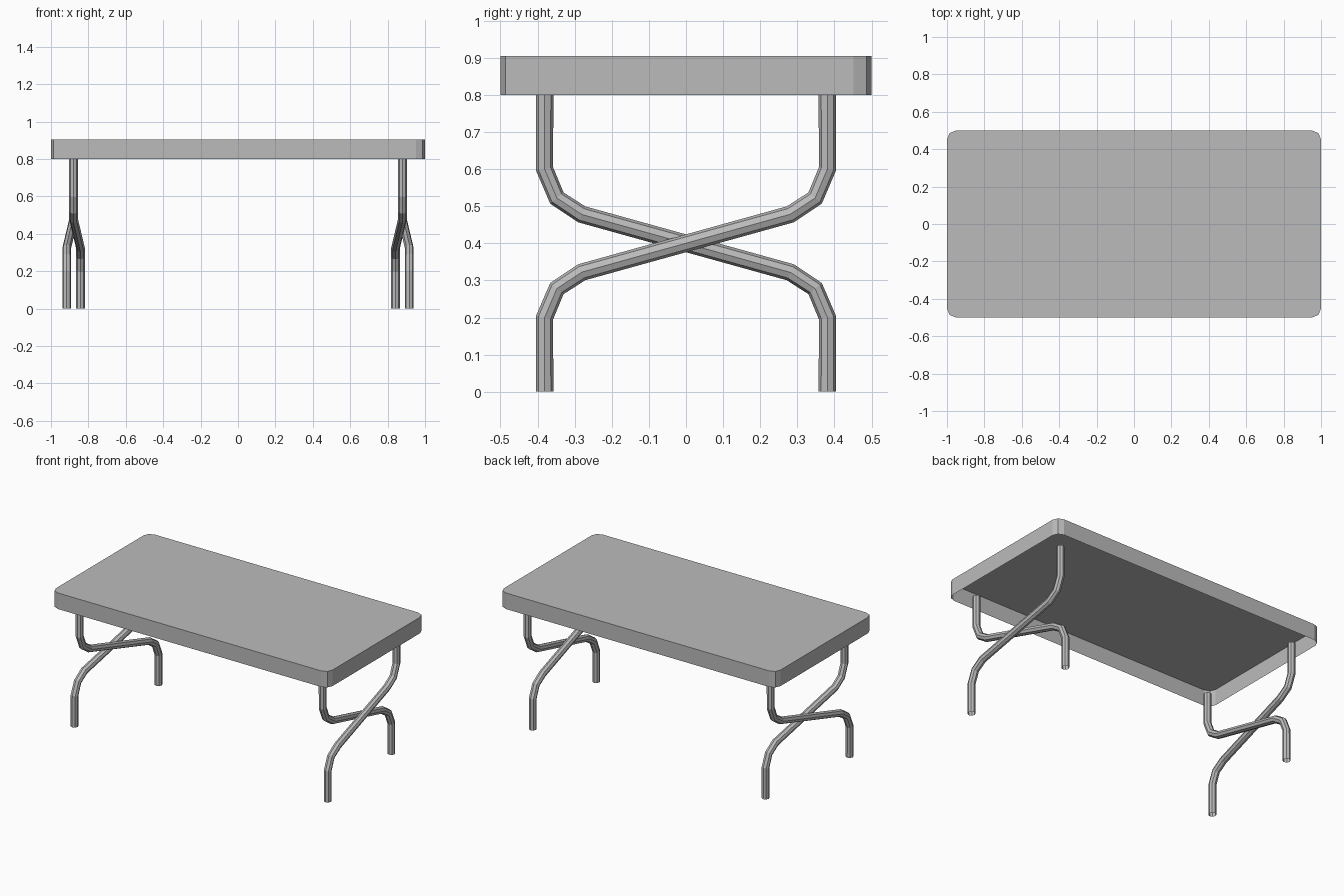
import bpy, bmesh
from math import cos, sin, pi

old = bpy.data.objects.get("Cube")
if old:
    bpy.data.objects.remove(old, do_unlink=True)

GREY = (0.5, 0.5, 0.5, 1.0)
mat = bpy.data.materials.new("plain grey")
mat.use_nodes = True
mat.diffuse_color = GREY
mat.node_tree.nodes["Principled BSDF"].inputs["Base Color"].default_value = GREY

TOP, RIM, CORNER = 0.905, 0.8, 0.048
LEG_X, SPREAD, LEG_Y, TUBE = 0.879, 0.037, 0.381, 0.0235


def table_top():
    """Thin sheet with rounded corners and a folded-down rim, open below."""
    bm = bmesh.new()
    outline = []
    for i, (sx, sy) in enumerate([(1, 1), (-1, 1), (-1, -1), (1, -1)]):
        cx, cy = sx * (1 - CORNER), sy * (0.5 - CORNER)
        for step in range(3):
            a = (i + step / 2) * pi / 2
            outline.append(bm.verts.new((cx + CORNER * cos(a), cy + CORNER * sin(a), TOP)))
    face = bm.faces.new(outline)
    rim = bmesh.ops.extrude_edge_only(bm, edges=list(face.edges))
    for v in rim["geom"]:
        if isinstance(v, bmesh.types.BMVert):
            v.co.z = RIM
    bmesh.ops.recalc_face_normals(bm, faces=bm.faces)
    face.normal_update()
    if face.normal.z < 0:
        bmesh.ops.reverse_faces(bm, faces=bm.faces)
    mesh = bpy.data.meshes.new("table_top")
    bm.to_mesh(mesh)
    bm.free()
    mesh.materials.append(mat)
    bpy.context.collection.objects.link(bpy.data.objects.new("table_top", mesh))


def leg(name, side, foot):
    """Open bent tube; foot is -1 for a foot at the front, 1 at the back."""
    lower = [(LEG_Y, 0), (LEG_Y, 0.2), (0.348, 0.278), (0.281, 0.322)]
    # The upper half repeats the lower half turned about the crossing point
    upper = [(-y, 0.8 - z) for y, z in reversed(lower)]
    foot_x = side * (LEG_X - foot * SPREAD)
    points = [(foot_x, foot * y, z) for y, z in lower]
    points += [(side * LEG_X, foot * y, z) for y, z in upper]

    curve = bpy.data.curves.new(name, "CURVE")
    curve.dimensions = "3D"
    curve.bevel_depth = TUBE
    curve.bevel_resolution = 2
    spline = curve.splines.new("POLY")
    spline.points.add(len(points) - 1)
    for p, co in zip(spline.points, points):
        p.co = (*co, 1)
    spline.use_smooth = False
    curve.materials.append(mat)
    bpy.context.collection.objects.link(bpy.data.objects.new(name, curve))


table_top()
for side, label in ((1, "left"), (-1, "right")):
    leg(f"{label}_leg_front_foot", side, -1)
    leg(f"{label}_leg_back_foot", side, 1)
